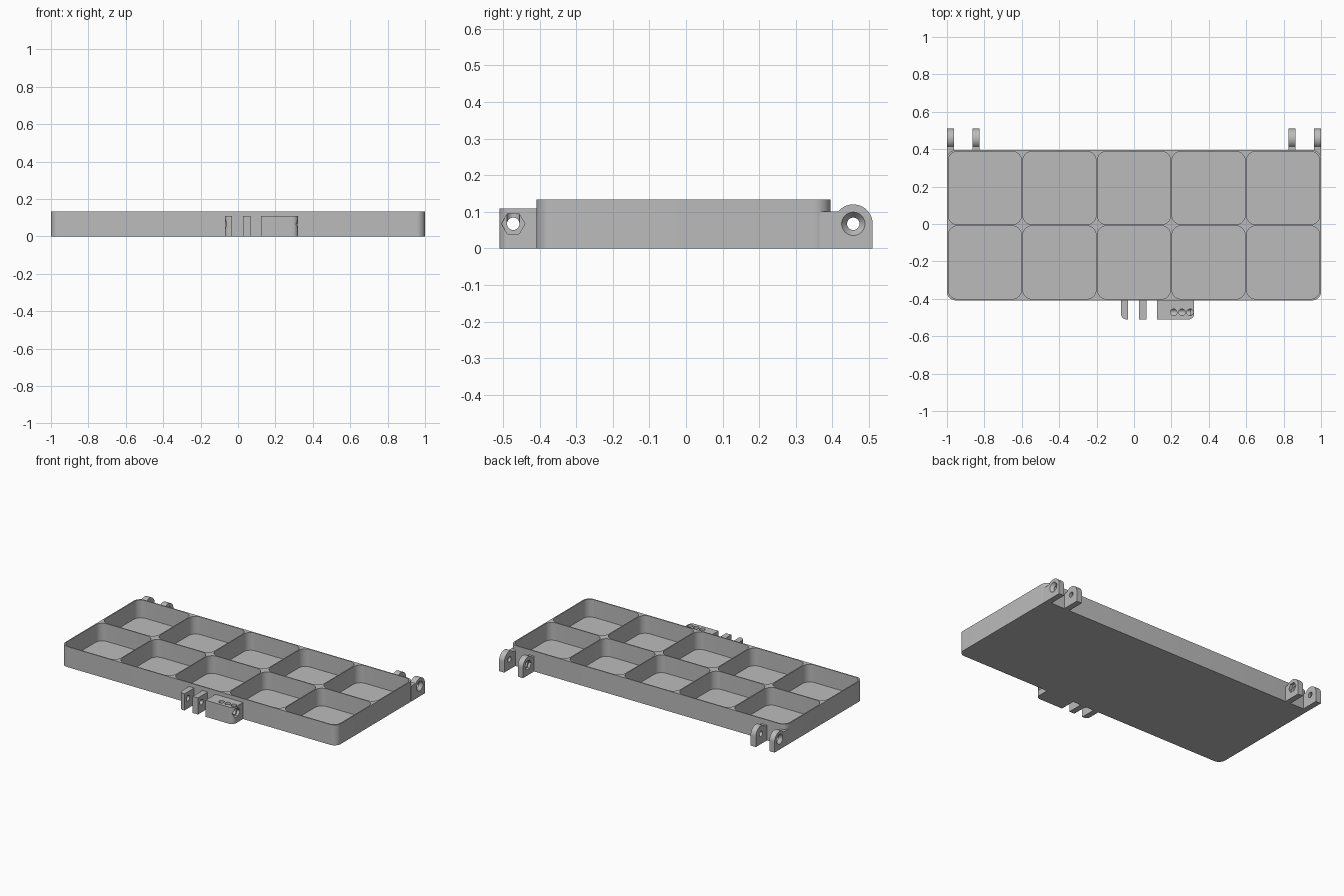
import bpy, bmesh
from math import pi, sin, cos, asin, radians
from mathutils import Matrix, Vector

if "Cube" in bpy.data.objects:
    bpy.data.objects.remove(bpy.data.objects["Cube"])

grey = bpy.data.materials.new("plain grey")
grey.use_nodes = True
colour = (0.5, 0.5, 0.5, 1)
grey.diffuse_color = colour
grey.node_tree.nodes["Principled BSDF"].inputs["Base Color"].default_value = colour


def arc(cx, cy, r, start, end, n=10):
    return [(cx + r * cos(start + (end - start) * i / n),
             cy + r * sin(start + (end - start) * i / n)) for i in range(n + 1)]


def rounded_rect(x0, x1, y0, y1, radii):
    """Counter-clockwise outline; radii start at the low x, low y corner."""
    corners = [(x0, y0, 1, 1), (x1, y0, -1, 1), (x1, y1, -1, -1), (x0, y1, 1, -1)]
    pts = []
    for i, ((x, y, sx, sy), r) in enumerate(zip(corners, radii)):
        a = pi + i * pi / 2
        pts += arc(x + sx * r, y + sy * r, r, a, a + pi / 2) if r else [(x, y)]
    return pts


def add_prism(bm, pts, lo, hi, axis="z"):
    def place(p, h):
        return (p[0], p[1], h) if axis == "z" else (h, p[0], p[1])
    a = [bm.verts.new(place(p, lo)) for p in pts]
    b = [bm.verts.new(place(p, hi)) for p in pts]
    bm.faces.new(a[::-1])
    bm.faces.new(b)
    for i in range(len(a)):
        j = (i + 1) % len(a)
        bm.faces.new((a[i], a[j], b[j], b[i]))


def add_cone(bm, x, y, z, r_lo, r_hi, depth, sides=32):
    """Cone along x, centred at x, from r_lo to r_hi; six sides stand point up."""
    m = Matrix.Translation((x, y, z)) @ Matrix.Rotation(pi / 2, 4, "Y")
    bmesh.ops.create_cone(bm, cap_ends=True, segments=sides, radius1=r_lo,
                          radius2=r_hi, depth=depth, matrix=m)


def finish(bm, name):
    bmesh.ops.recalc_face_normals(bm, faces=bm.faces)
    mesh = bpy.data.meshes.new(name)
    bm.to_mesh(mesh)
    bm.free()
    mesh.materials.append(grey)
    ob = bpy.data.objects.new(name, mesh)
    bpy.context.collection.objects.link(ob)
    return ob


def prism(name, pts, lo, hi, axis="z"):
    bm = bmesh.new()
    add_prism(bm, pts, lo, hi, axis)
    return finish(bm, name)


def select(ob):
    bpy.ops.object.select_all(action="DESELECT")
    ob.select_set(True)
    bpy.context.view_layer.objects.active = ob


def cut(ob, cutter, keep=False):
    select(ob)
    mod = ob.modifiers.new("cut", "BOOLEAN")
    mod.operation, mod.solver, mod.object = "DIFFERENCE", "EXACT", cutter
    bpy.ops.object.modifier_apply(modifier=mod.name)
    if not keep:
        bpy.data.objects.remove(cutter)


def cut_cone(ob, *args):
    bm = bmesh.new()
    add_cone(bm, *args)
    cut(ob, finish(bm, "cutter"))


BACK, FRONT, TOP = 0.395, -0.408, 0.134
WALL, FLOOR, BORE, HEAD = 0.007, 0.018, 0.017, 0.032

# Tray with a grid of ten rounded pockets
tray = prism("tray", rounded_rect(-1, 1, FRONT, BACK, [0.045] * 4), 0, TOP)
w = (2 - 6 * WALL) / 5
d = (BACK - FRONT - 3 * WALL) / 2
bm = bmesh.new()
for col in range(5):
    for row in range(2):
        x = -1 + WALL + col * (w + WALL)
        y = FRONT + WALL + row * (d + WALL)
        add_prism(bm, rounded_rect(x, x + w, y, y + d, [0.05] * 4), FLOOR, 0.2)
pockets = finish(bm, "pocket_cutter")
cut(tray, pockets, keep=True)
parts = [tray]

# Hinge lugs: round-topped plates, screw recess outside, nut recess inside
HY, HZ, HR, STEP = 0.457, 0.067, 0.053, 0.1
top_arc = arc(HY, HZ, HR, 0, pi - asin((STEP - HZ) / HR), 24)


def hinge_lug(name, lo, hi, foot):
    pts = [(foot, 0), (HY + HR, 0)] + top_arc + [(foot, STEP)]
    ob = prism(name, pts, lo, hi, "x")
    cut_cone(ob, (lo + hi) / 2, HY, HZ, BORE, BORE, 0.2)
    parts.append(ob)
    return ob


for side, s in (("left", 1), ("right", -1)):
    outer = hinge_lug("outer_hinge_lug_" + side, *sorted((s * 0.962, s)), 0.365)
    cut(outer, pockets, keep=True)
    r = (BORE, HEAD) if s > 0 else (HEAD, BORE)
    cut_cone(outer, s * 0.9901, HY, HZ, *r, 0.02)
    inner = hinge_lug("inner_hinge_lug_" + side, *sorted((s * 0.826, s * 0.864)), 0.391)
    cut_cone(inner, s * 0.826, HY, HZ, HEAD, HEAD, 0.036, 6)
bpy.data.objects.remove(pockets)

# Latch plates and block on the front
LY, LF, LTOP = -0.472, -0.51, 0.109


def latch_part(name, lo, hi, radii):
    ob = prism(name, rounded_rect(lo, hi, LF, FRONT + 0.004, radii), 0, LTOP)
    cut_cone(ob, (lo + hi) / 2, LY, HZ, BORE, BORE, 0.4)
    parts.append(ob)
    return ob


plate = latch_part("latch_plate_outer", -0.07, -0.032, [0.03, 0, 0, 0])
cut_cone(plate, -0.0601, LY, HZ, HEAD, BORE, 0.02)
latch_part("latch_plate_inner", 0.028, 0.066, [0, 0, 0, 0])
block = latch_part("latch_block", 0.122, 0.322, [0, 0.03, 0, 0])
cut_cone(block, 0.322, LY, HZ, HEAD, HEAD, 0.036, 6)
for x in (0.212, 0.256, 0.3):
    cut(block, prism("cutter", arc(x, LY, 0.0175, 0, 2 * pi * 23 / 24, 23), HZ, 0.2))

for ob in parts:
    select(ob)
    bpy.ops.object.shade_smooth_by_angle(angle=radians(30))
